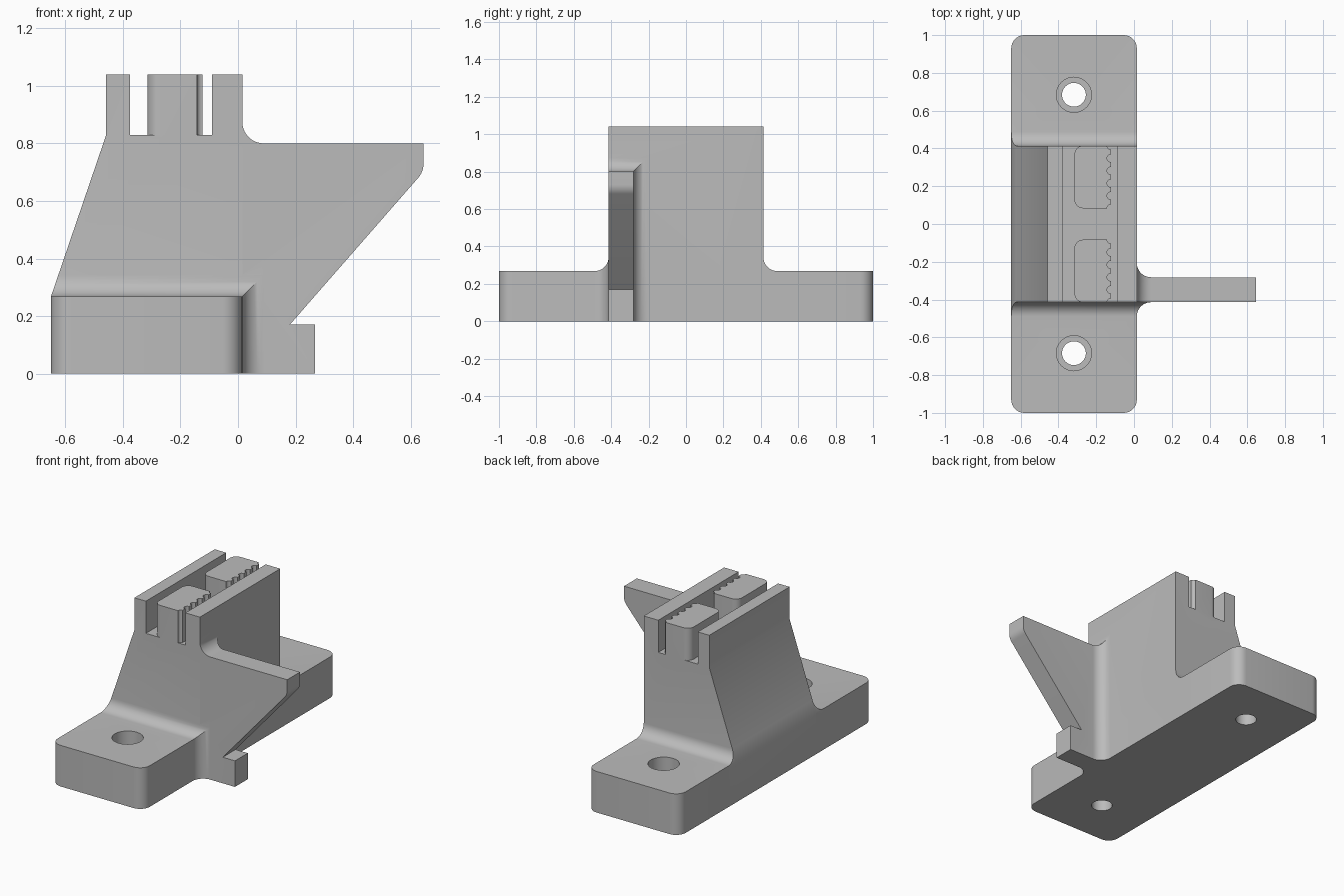
import bpy, bmesh
from math import sin, cos, pi, radians

if "Cube" in bpy.data.objects:
    bpy.data.objects.remove(bpy.data.objects["Cube"], do_unlink=True)

GREY = (0.5, 0.5, 0.5, 1)
mat = bpy.data.materials.new("plain grey")
mat.use_nodes = True
mat.diffuse_color = GREY
mat.node_tree.nodes["Principled BSDF"].inputs["Base Color"].default_value = GREY

LEFT, RIGHT = -0.65, 0.015        # base and body sides in x
BASE_TOP, TOP, FLOOR = 0.268, 1.04, 0.83
WALL = 0.414                      # half depth of the body
FIN_BACK, FIN_TOP = -0.282, 0.80
R = 0.075                         # fillet radius
SLOPE = (0.65 - 0.458) / (FLOOR - BASE_TOP)


def loft(name, sections):
    """Closed solid through a row of matching outlines."""
    bm = bmesh.new()
    rings = [[bm.verts.new(p) for p in s] for s in sections]
    n = len(rings[0])
    for a, b in zip(rings, rings[1:]):
        for i in range(n):
            bm.faces.new((a[i], a[(i + 1) % n], b[(i + 1) % n], b[i]))
    bm.faces.new(rings[0])
    bm.faces.new(rings[-1])
    bmesh.ops.recalc_face_normals(bm, faces=bm.faces)
    mesh = bpy.data.meshes.new(name)
    bm.to_mesh(mesh)
    bm.free()
    mesh.materials.append(mat)
    ob = bpy.data.objects.new(name, mesh)
    bpy.context.collection.objects.link(ob)
    return ob


def along_y(name, pts, y0, y1):
    return loft(name, [[(x, y, z) for x, z in pts] for y in (y0, y1)])


def along_z(name, pts, z0, z1):
    return loft(name, [[(x, y, z) for x, y in pts] for z in (z0, z1)])


def arc(cx, cy, r, a0, a1, n=8):
    return [(cx + r * cos(radians(a0 + (a1 - a0) * i / n)),
             cy + r * sin(radians(a0 + (a1 - a0) * i / n))) for i in range(n + 1)]


def boolean(ob, other, operation):
    mod = ob.modifiers.new(operation.lower(), "BOOLEAN")
    mod.operation, mod.object, mod.solver = operation, other, "EXACT"
    bpy.context.view_layer.objects.active = ob
    bpy.ops.object.modifier_apply(modifier=mod.name)
    bpy.data.objects.remove(other, do_unlink=True)


# Quarter-round fillet steps: (distance from wall, growth)
steps = [(R * (1 - sin(a)), R * (1 - cos(a))) for a in [pi / 2 * i / 10 for i in range(11)]]

# Base plate with rounded corners
outline = []
c = 0.07
for x, y, a in ((RIGHT - c, 1 - c, 0), (LEFT + c, 1 - c, 90),
                (LEFT + c, c - 1, 180), (RIGHT - c, c - 1, 270)):
    outline += arc(x, y, c, a, a + 90)
bracket = along_z("bracket", outline, 0, BASE_TOP)

# Counterbored screw holes
for y in (-0.684, 0.684):
    for r, z in ((0.063, -0.1), (0.093, 0.12)):
        hole = along_z("hole", arc(-0.318, y, r, 0, 360, 40)[:-1], z, 0.5)
        boolean(bracket, hole, "DIFFERENCE")

# Sloped body with an open channel at the top
body = [(LEFT, 0), (LEFT, BASE_TOP), (-0.458, FLOOR), (-0.458, TOP), (-0.375, TOP),
        (-0.375, FLOOR), (-0.09, FLOOR), (-0.09, TOP), (RIGHT, TOP), (RIGHT, 0)]
parts = [along_y("body", body, -WALL, WALL)]

# Fin with rounded tip and low foot
fin = [(-0.03, 0), (0.268, 0), (0.268, 0.17), (0.18, 0.17)]
fin += arc(0.645 - R, 0.73, R, -41, 0, 6)
fin += [(0.645, FIN_TOP), (-0.03, FIN_TOP)]
parts.append(along_y("fin", fin, -WALL, FIN_BACK))


# Fillets between base and body; the front one turns the corner onto the fin
def base_fillet(side, grow_x):
    return loft("base_fillet", [
        [(x, side * (WALL + d), z) for x, z in (
            (LEFT, 0), (LEFT, BASE_TOP), (LEFT + f * SLOPE, BASE_TOP + f),
            (RIGHT + f * grow_x, BASE_TOP + f), (RIGHT + f * grow_x, 0))]
        for d, f in steps])


parts += [base_fillet(-1, 1), base_fillet(1, 0)]

# Fillet between fin and body, over the top and down the back
parts.append(loft("fin_fillet", [
    [(RIGHT + d, y, z) for y, z in ((-WALL, 0), (FIN_BACK + f, 0),
                                    (FIN_BACK + f, FIN_TOP + f), (-WALL, FIN_TOP + f))]
    for d, f in steps]))

# Toothed clamp blocks standing in the channel
INNER, ROOT, PITCH, r = 0.083, -0.143, 0.0662, 0.02
for side in (-1, 1):
    pts = arc(-0.27, INNER + 0.045, 0.045, 270, 180)
    pts += arc(-0.27, WALL - 0.045, 0.045, 180, 90)
    pts.append((ROOT, WALL))
    for k in range(6):
        y = WALL - k * PITCH
        groove = arc(ROOT + r, y, r, 90, 270, 8)
        groove = groove[4:] if k == 0 else groove[:5] if k == 5 else groove
        pts += groove[1:] if k == 0 else groove
    pts[-1] = (ROOT, INNER)
    parts.append(along_z("clamp_block", [(x, side * y) for x, y in pts], FLOOR - 0.03, TOP))

for part in parts:
    boolean(bracket, part, "UNION")

bpy.ops.object.select_all(action="DESELECT")
bracket.select_set(True)
bpy.context.view_layer.objects.active = bracket
bpy.ops.object.shade_smooth_by_angle(angle=radians(30))
